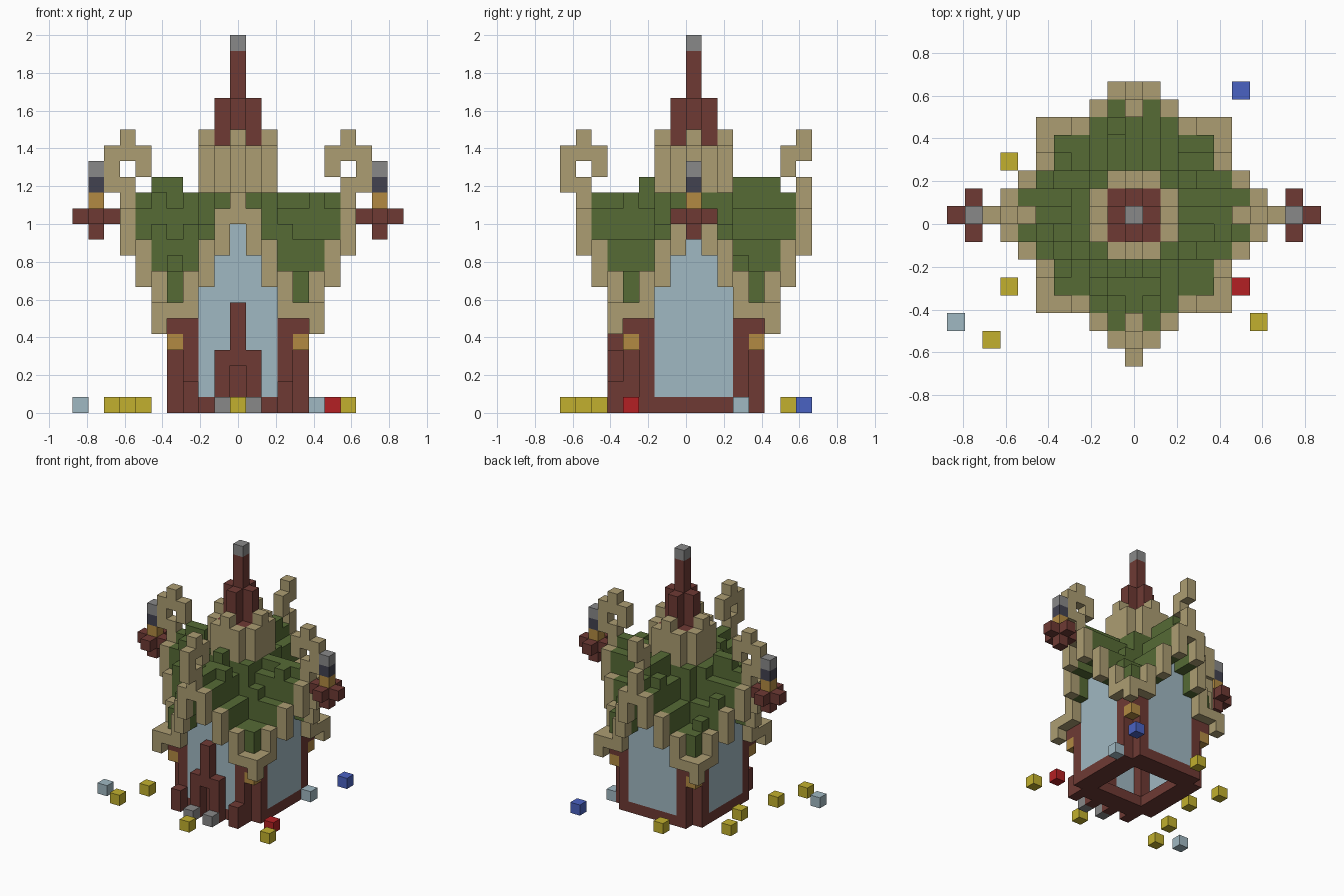
import bpy
import bmesh
import random

random.seed(4)
U = 1 / 12  # edge of one block

if "Cube" in bpy.data.objects:
    bpy.data.objects.remove(bpy.data.objects["Cube"])


def linear(c):
    c /= 255
    return c / 12.92 if c < 0.04 else ((c + 0.055) / 1.055) ** 2.4


def material(name, *rgb):
    m = bpy.data.materials.new(name)
    col = [linear(c) for c in rgb] + [1]
    m.diffuse_color = col
    m.use_nodes = True
    m.node_tree.nodes["Principled BSDF"].inputs["Base Color"].default_value = col
    return m


BROWN = material("dark red wood", 110, 58, 52)
TAN = material("tan trim", 172, 157, 114)
GREEN = material("moss green", 86, 107, 53)
GLASS = material("pale blue glass", 160, 184, 194)
GREY = material("grey stone", 137, 137, 137)
DARK = material("dark slate", 66, 66, 80)
ORANGE = material("amber", 178, 138, 66)
YELLOW = material("yellow", 194, 176, 46)
RED = material("bright red", 180, 32, 35)
BLUE = material("blue", 74, 98, 194)

blocks = {}  # grid cell -> part name
mats = {}    # part name -> material


def put(part, mat, cells):
    mats[part] = mat
    for c in cells:
        blocks[c] = part


def box(xs, ys, zs):
    return [(x, y, z) for x in xs for y in ys for z in zs]


def span(a, b):
    return range(a, b + 1)


def four(cells):
    """Mirror cells sideways and repeat them on all four sides."""
    out = set()
    for a, d, k in cells:
        for s in (a, -a):
            out |= {(s, -d, k), (s, d, k), (d, s, k), (-d, s, k)}
    return out


# Mossy cross-gable roof shell with uneven tops
RIDGE = [13, 12, 10, 8, 8]
bumps = {(-5, 0), (-4, 0), (0, 3), (0, 4), (0, 5), (0, -3)}
roof = []
for i in span(-6, 6):
    for j in span(-6, 6):
        a, d = sorted((abs(i), abs(j)))
        if d > 4 and a > 7 - d + (d == 6) and not (d == 5 and a == 2):
            continue
        top = 13 if d <= 2 else RIDGE[a]
        low = 7 if a == 4 else RIDGE[a] - (1 if a == 0 else 2)
        if (i, j) in bumps or (0 < a < 4 and 2 < d < 6 and random.random() < 0.25):
            top += 1
        roof += box([i], [j], span(low, top))
put("moss_roof", GREEN, roof)

# Stepped gable trim with drooping eave corners
trim = []
for a, d, lo, hi in [(0, 7, 12, 13), (1, 7, 10, 12), (2, 6, 8, 10),
                     (3, 5, 6, 8), (4, 5, 6, 6), (5, 5, 5, 6)]:
    trim += box([a], [d], span(lo, hi))
put("gable_trim", TAN, four(trim))

# Curled finials on the gable peaks; the back one is shorter
curl = four(box([0], [8], span(14, 16)) + box([0], [7], [14, 16, 17])
            + box([0], [6], [15, 16]))
put("gable_curls", TAN, [c for c in curl if c[1] < 8])

# Crown around the spire
crown = box([0], [2], span(14, 17)) + box([1], [2], span(14, 16))
put("spire_crown", TAN, four(crown))

# Spire
put("spire", BROWN, box(span(-1, 1), span(-1, 1), span(14, 16))
    + box([0], span(-1, 1), span(17, 19)) + box(span(-1, 1), [0], span(17, 19))
    + box([0], [0], span(20, 22)))
put("spire_tip", GREY, [(0, 0, 23)])

# Base frame and corner pillars
put("base_frame", BROWN, four(box(span(0, 3), [3, 4], [0])))
put("corner_pillars", BROWN, four(box([3], [3, 4], span(1, 5)) + [(4, 4, 5)]))
put("corner_lamps", ORANGE, four([(4, 4, 4)]))

# Pointed windows on all four walls
panes = []
for a, top in enumerate((11, 9, 7)):
    panes += box([a], [4], span(1, top))
put("windows", GLASS, four(panes))

# Doorway, recessed door, posts and steps
put("door_frame", BROWN, box([-1, 1], [-5], span(0, 3)) + box([0], [-5], span(3, 6)))
put("door", BROWN, box([0], [-4], span(0, 2)))
put("front_posts", BROWN, box([-3, 3], [-5], [0, 1]))
put("door_steps", GREY, [(-1, -6, 0), (1, -6, 0)])

# Hanging side lanterns
for s in (-1, 1):
    side = "left" if s > 0 else "right"
    x = 9 * s
    put(side + "_lantern_base", BROWN, box(span(x - 1, x + 1), [0], [12])
        + box([x], span(-1, 1), [12]) + [(x, 0, 11)])
    put(side + "_lantern_light", ORANGE, [(x, 0, 13)])
    put(side + "_lantern_band", DARK, [(x, 0, 14)])
    put(side + "_lantern_cap", GREY, [(x, 0, 15)])

# Loose blocks scattered on the ground
put("yellow_blocks", YELLOW, [(x, y, 0) for x, y in (
    (-7, 3), (-7, -4), (-8, -7), (7, -6), (0, -8), (-6, 0), (-2, 6))])
put("glass_blocks", GLASS, [(-10, -6, 0), (5, 3, 0)])
put("red_block", RED, [(6, -4, 0)])
put("blue_block", BLUE, [(6, 7, 0)])


def build(part):
    """Make one mesh from the exposed faces of a part's blocks."""
    bm = bmesh.new()
    verts = {}

    def vert(p):
        if p not in verts:
            verts[p] = bm.verts.new(((p[0] - 0.5) * U, p[1] * U, p[2] * U))
        return verts[p]

    for cell, owner in blocks.items():
        if owner != part:
            continue
        for axis in range(3):
            for side in (0, 1):
                near = list(cell)
                near[axis] += 2 * side - 1
                if tuple(near) in blocks:
                    continue
                loop = []
                for p, q in ((0, 0), (1, 0), (1, 1), (0, 1)):
                    c = list(cell)
                    c[axis] += side
                    c[(axis + 1) % 3] += p
                    c[(axis + 2) % 3] += q
                    loop.append(vert(tuple(c)))
                bm.faces.new(loop if side else loop[::-1])
    mesh = bpy.data.meshes.new(part)
    bm.to_mesh(mesh)
    bm.free()
    mesh.materials.append(mats[part])
    bpy.context.scene.collection.objects.link(bpy.data.objects.new(part, mesh))


for part in mats:
    build(part)
